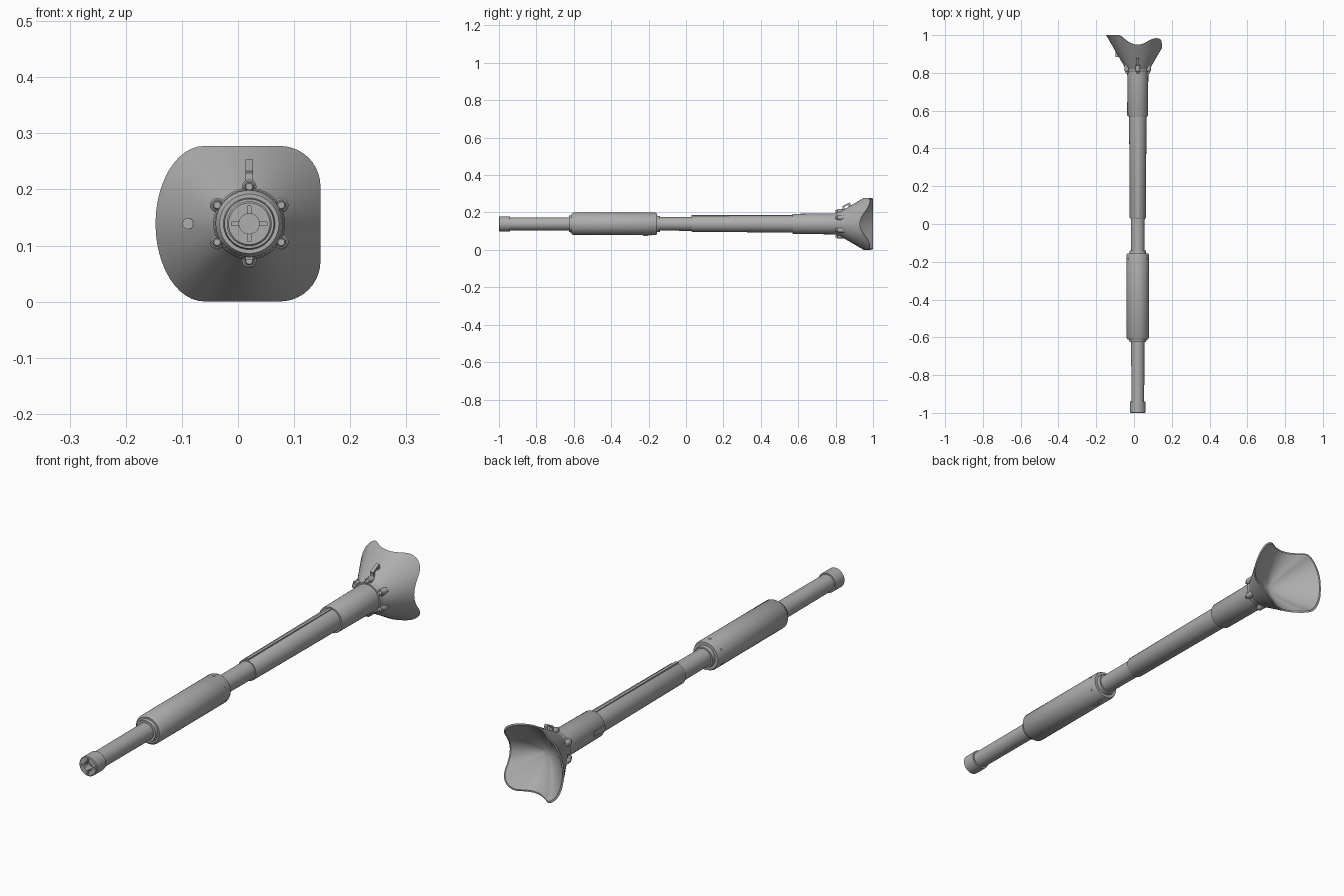
import bpy, bmesh, math
from mathutils import Vector, Matrix

if "Cube" in bpy.data.objects:
    bpy.data.objects.remove(bpy.data.objects["Cube"])

AX, AZ = 0.02, 0.139          # barrel axis
grey = bpy.data.materials.new("steel_grey")
grey.diffuse_color = (0.42, 0.42, 0.42, 1)
grey.use_nodes = True
grey.node_tree.nodes["Principled BSDF"].inputs["Base Color"].default_value = grey.diffuse_color


def finish(name, bm, angle=35):
    bmesh.ops.recalc_face_normals(bm, faces=bm.faces[:])
    me = bpy.data.meshes.new(name)
    bm.to_mesh(me)
    bm.free()
    ob = bpy.data.objects.new(name, me)
    bpy.context.collection.objects.link(ob)
    me.materials.append(grey)
    smooth(ob, angle)
    return ob


def smooth(ob, angle=35):
    bpy.ops.object.select_all(action='DESELECT')
    ob.select_set(True)
    bpy.context.view_layer.objects.active = ob
    bpy.ops.object.shade_smooth_by_angle(angle=math.radians(angle))


def lathe(name, prof, x=AX, z=AZ, n=40):
    """Revolve (y, radius) pairs around a lengthwise axis and cap both ends."""
    bm = bmesh.new()
    rings = [[bm.verts.new((x + r * math.cos(math.tau * i / n), y,
                            z + r * math.sin(math.tau * i / n)))
              for i in range(n)] for y, r in prof]
    for a, b in zip(rings, rings[1:]):
        for i in range(n):
            j = (i + 1) % n
            bm.faces.new((a[i], a[j], b[j], b[i]))
    bm.faces.new(rings[0])
    bm.faces.new(rings[-1])
    return finish(name, bm)


def box(name, center, size, roll=0.0):
    bm = bmesh.new()
    bmesh.ops.create_cube(bm, size=1, matrix=Matrix.Translation(center)
                          @ Matrix.Rotation(roll, 4, 'Y')
                          @ Matrix.Diagonal((*size, 1)))
    return finish(name, bm)


def around(angle, r):
    return AX + r * math.cos(angle), AZ + r * math.sin(angle)


# Muzzle collar with recessed bore and cross-shaped slots
muzzle = lathe("muzzle_collar", [(-0.965, 0.018), (-1, 0.018), (-1, 0.037), (-0.997, 0.04),
                                 (-0.94, 0.04), (-0.94, 0.03)])
for k, size in enumerate([(0.064, 0.04, 0.006), (0.006, 0.04, 0.064)]):
    cutter = box(f"slot_cutter_{k}", (AX, -0.998, AZ), size)
    cutter.hide_render = True
    mod = muzzle.modifiers.new("slot", 'BOOLEAN')
    mod.operation, mod.object, mod.solver = 'DIFFERENCE', cutter, 'EXACT'
    bpy.context.view_layer.objects.active = muzzle
    bpy.ops.object.modifier_apply(modifier=mod.name)
    bpy.data.objects.remove(cutter)
smooth(muzzle)

# Barrel sections
lathe("front_barrel", [(-0.945, 0.034), (-0.60, 0.035)])
lathe("fume_extractor", [(-0.625, 0.034), (-0.625, 0.044), (-0.612, 0.046), (-0.612, 0.053),
                         (-0.602, 0.06), (-0.165, 0.06), (-0.155, 0.056), (-0.155, 0.044),
                         (-0.14, 0.042), (-0.14, 0.034)])
lathe("middle_barrel", [(-0.15, 0.036), (0.04, 0.037)])
lathe("thermal_sleeve", [(0.03, 0.036), (0.03, 0.041), (0.034, 0.043), (0.58, 0.046)])
lathe("rear_sleeve", [(0.57, 0.045), (0.57, 0.052), (0.574, 0.054), (0.82, 0.056)])

# Thin sleeve joint strips and a small side cover
box("sleeve_top_strip", (AX, 0.30, AZ + 0.0455), (0.012, 0.54, 0.006))
box("rear_side_cover", (AX - 0.054, 0.61, AZ), (0.006, 0.07, 0.02))

# Extractor screws and drain block
for k in range(6):
    a = math.tau * k / 6 + math.pi / 2
    x, z = around(a, 0.0595)
    box(f"extractor_screw_{k}", (x, -0.185, z), (0.004, 0.008, 0.008), -a)
box("extractor_drain_block", (AX, -0.215, AZ - 0.06), (0.014, 0.03, 0.008))

# Bolted collar where the barrel enters the shield
lathe("collar_ring", [(0.805, 0.05), (0.805, 0.061), (0.81, 0.064), (0.84, 0.064)])
for k in range(6):
    x, z = around(math.tau * k / 6 + math.pi / 2, 0.066)
    lathe(f"collar_lug_{k}", [(0.808, 0.010), (0.811, 0.013), (0.845, 0.013)], x, z, 16)
    lathe(f"collar_bolt_{k}", [(0.798, 0.006), (0.801, 0.008), (0.815, 0.008)], x, z, 12)

# Shield outline: half of it, then mirrored top to bottom
H, W = 0.1385, 0.147
half = []
for i in range(13):                                   # broad left curve
    t = math.pi / 2 * i / 12
    half.append((-0.06 - 0.087 * math.cos(t), H * math.sin(t)))
half += [(-0.06 + 0.135 * i / 10, H) for i in range(1, 10)]    # straight top
for i in range(11):                                   # rounded right corner
    t = math.pi / 2 * (1 - i / 10)
    half.append((W - 0.072 + 0.072 * math.cos(t), H - 0.072 + 0.072 * math.sin(t)))
half += [(W, (H - 0.072) * (1 - i / 5)) for i in range(1, 6)]  # straight right side
outline = half + [(x, -z) for x, z in half[-2:0:-1]]


def cone_y(r):
    return min(1.0, 0.815 + 1.715 * (r - 0.06))


# Conical shield trimmed by the outline, hollow at the back
bm = bmesh.new()
rows = []
rays = [Vector((x - AX, z)) for x, z in outline]


def row(fr, fy):
    rows.append([bm.verts.new((AX + d.x * fr(d.length), fy(d.length), AZ + d.y * fr(d.length)))
                 for d in rays])


row(lambda r: 0.052 / r, lambda r: cone_y(0.052))
row(lambda r: 1, cone_y)
row(lambda r: 0.955, cone_y)
for s in (0.86, 0.74, 0.6, 0.45, 0.3, 0.15):
    row(lambda r: 0.955 * s, lambda r: 0.868 + (cone_y(r) - 0.868) * s ** 1.5)
n = len(rays)
for a, b in zip(rows, rows[1:]):
    for i in range(n):
        bm.faces.new((a[i], a[(i + 1) % n], b[(i + 1) % n], b[i]))
tip = bm.verts.new((AX, 0.868, AZ))
for i in range(n):
    bm.faces.new((rows[-1][i], rows[-1][(i + 1) % n], tip))
bm.faces.new(rows[0])
finish("gun_shield", bm)

# Coaxial port plug on the left
lathe("port_plug", [(0.884, 0.010), (0.92, 0.010)], -0.089, AZ, 20)

# Lifting eye on top: two legs and a bridge
for k, (y, z) in enumerate([(0.842, 0.080), (0.874, 0.097)]):
    box(f"lifting_eye_leg_{k}", (AX, y, AZ + z - 0.004), (0.014, 0.009, 0.026))
bm = bmesh.new()
bmesh.ops.create_cube(bm, size=1, matrix=Matrix.Translation((AX, 0.857, AZ + 0.101))
                      @ Matrix.Rotation(math.radians(28), 4, 'X')
                      @ Matrix.Diagonal((0.014, 0.044, 0.008, 1)))
finish("lifting_eye_bridge", bm)
